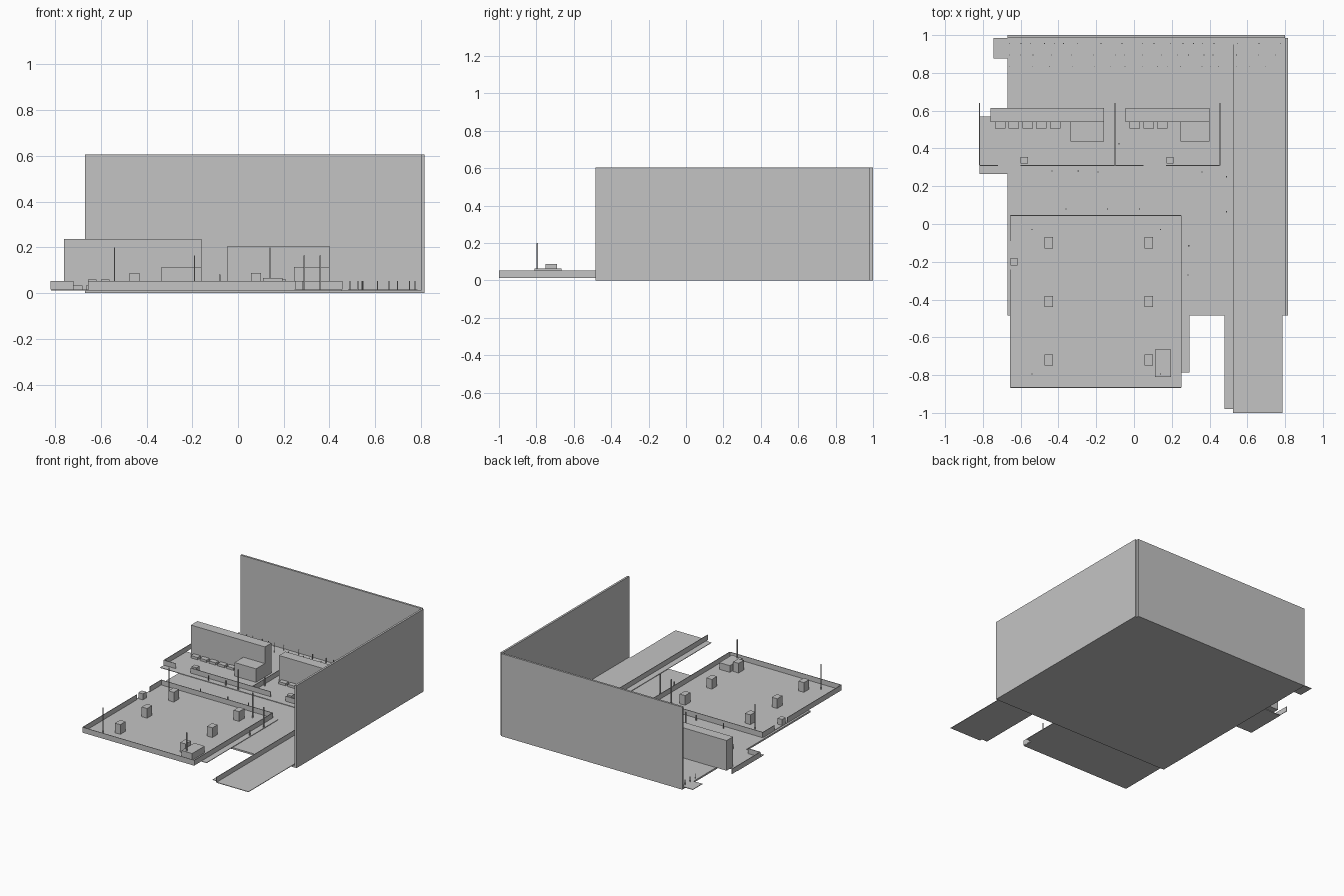
import bpy
import bmesh
import random
from mathutils import Matrix, Vector

cube = bpy.data.objects.get("Cube")
if cube:
    bpy.data.objects.remove(cube, do_unlink=True)

grey = bpy.data.materials.new("plain_grey")
grey.use_nodes = True
COLOR = (0.55, 0.55, 0.55, 1)
grey.diffuse_color = COLOR
grey.node_tree.nodes["Principled BSDF"].inputs["Base Color"].default_value = COLOR

DECK = 0.016   # walking surface
RIM = 0.053    # top of low walls
THIN = 0.004


def build(name, boxes):
    """One object from boxes given as (x0, x1, y0, y1, z0, z1)."""
    bm = bmesh.new()
    for x0, x1, y0, y1, z0, z1 in boxes:
        centre = Vector((x0 + x1, y0 + y1, z0 + z1)) / 2
        size = Matrix.Diagonal((x1 - x0, y1 - y0, z1 - z0, 1))
        bmesh.ops.create_cube(bm, size=1, matrix=Matrix.Translation(centre) @ size)
    mesh = bpy.data.meshes.new(name)
    bm.to_mesh(mesh)
    bm.free()
    mesh.materials.append(grey)
    obj = bpy.data.objects.new(name, mesh)
    bpy.context.collection.objects.link(obj)
    return obj


def wall_x(x0, x1, y):
    return (x0, x1, y - THIN / 2, y + THIN / 2, DECK, RIM)


def wall_y(x, y0, y1):
    return (x - THIN / 2, x + THIN / 2, y0, y1, DECK, RIM)


def plate(x0, x1, y0, y1):
    return (x0, x1, y0, y1, DECK - THIN, DECK)


def post(x, y, top, r=0.003):
    return (x - r, x + r, y - r, y + r, DECK, top)


# Base slab and the two tall walls
build("base_slab", [(-0.67, 0.815, -0.485, 0.985, 0, 0.012)])
build("back_wall", [(-0.67, 0.8, 0.985, 1, 0, 0.605)])
build("side_wall", [(0.8, 0.815, -0.485, 0.985, 0, 0.605)])

# Walkway along the side wall with its low divider
build("walkway", [plate(0.525, 0.785, -1, 0.95), plate(0.48, 0.525, -0.98, 0.95)])
build("walkway_divider", [wall_y(0.525, -1, 0.95)])

# Front terrace with a low rim and an entrance gap on one side
L, R, F, B = -0.655, 0.25, -0.865, 0.045
build("terrace_floor", [plate(L, R, F, B), plate(R, 0.295, -0.785, B)])
build("terrace_rim", [
    wall_x(L, R, F), wall_x(L, R, B), wall_y(R, F, B),
    wall_y(L, F, -0.24), wall_y(L, -0.09, B)])
build("terrace_blocks", [
    (x - 0.022, x + 0.022, y - 0.03, y + 0.03, DECK, 0.087)
    for x in (-0.452, 0.078) for y in (-0.1, -0.41, -0.72)])
build("terrace_low_box", [(0.11, 0.195, -0.81, -0.665, DECK, 0.065)])
build("entrance_box", [(L, -0.618, -0.22, -0.18, DECK, 0.06)])
build("terrace_poles", [post(x, y, 0.2) for x in (-0.54, 0.14) for y in (-0.03, -0.795)])

# Two service bays with low walls
build("bay_floor", [plate(-0.818, 0.455, 0.265, 0.57)])
build("corner_plate", [plate(-0.745, -0.6, 0.875, 0.985)])
build("bay_walls",
      [wall_y(x, 0.31, 0.64) for x in (-0.818, -0.1, 0.455)] +
      [wall_x(a, b, 0.31) for a, b in ((-0.818, -0.72), (-0.6, 0.05), (0.17, 0.455))])
build("bay_entrance_boxes", [(x, x + 0.038, 0.32, 0.355, DECK, 0.06) for x in (-0.6, 0.172)])

# Tall counters, their side cabinets and rows of stools
for side, x0, x1, top, cab, first, count in (
        ("left", -0.045, 0.4, 0.205, 0.155, -0.024, 3),
        ("right", -0.76, -0.16, 0.237, 0.175, -0.737, 5)):
    build(side + "_counter", [(x0, x1, 0.54, 0.615, DECK, top)])
    build(side + "_cabinet", [(x1 - cab, x1, 0.438, 0.54, DECK, 0.115)])
    build(side + "_stools", [
        (first + 0.073 * i, first + 0.073 * i + 0.056, 0.505, 0.54, DECK, 0.033)
        for i in range(count)])

# Slim poles and short posts
build("slim_poles", [post(-0.19, 0.275, 0.165), post(0.29, -0.115, 0.165),
                     post(0.36, 0.275, 0.165), post(-0.08, 0.425, 0.082)])
build("short_posts", [post(x, y, RIM) for x, y in (
    (-0.435, 0.28), (-0.295, 0.28), (-0.36, 0.08), (-0.14, 0.08), (0.03, 0.08),
    (0.285, -0.27), (0.49, 0.25), (0.49, 0.065))])

# Three loose rows of posts near the back wall
random.seed(4)
posts = []
for y in (0.955, 0.895, 0.835):
    x = -0.66
    while x < 0.78:
        posts.append(post(x, y, RIM, 0.002))
        x += random.uniform(0.04, 0.13)
build("back_posts", posts)
